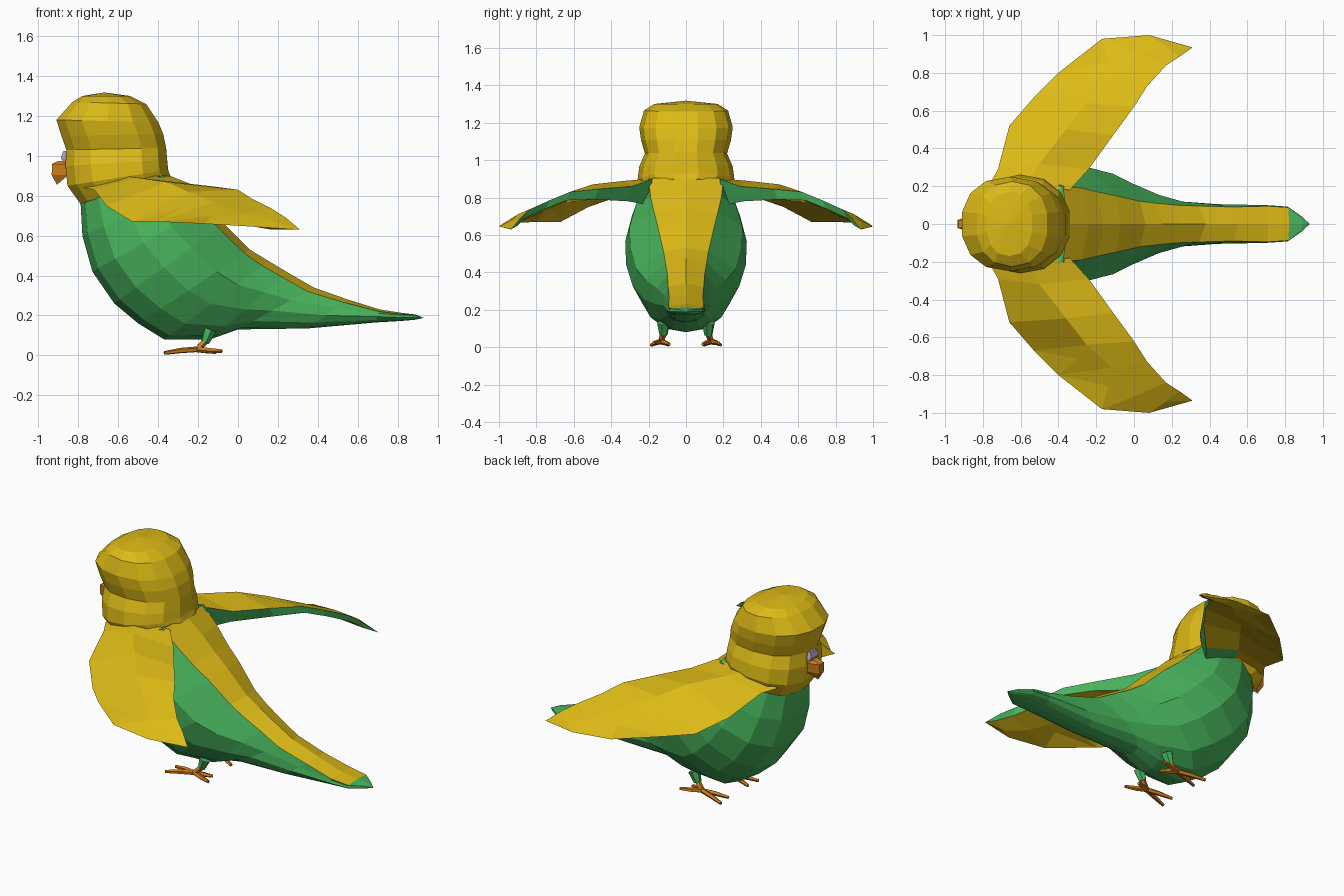
import bpy, bmesh, math
from mathutils import Vector


def material(name, rgb):
    m = bpy.data.materials.new(name)
    m.diffuse_color = (*rgb, 1)
    return m


YELLOW = material("yellow_feather", (0.72, 0.49, 0.008))
GREEN = material("green_feather", (0.065, 0.46, 0.11))
ORANGE = material("orange_horn", (0.62, 0.21, 0.012))
LILAC = material("lilac_cere", (0.45, 0.33, 0.50))


def loft(name, rings, mats, rule=lambda seg, side: 0, start=None, end=None):
    """Skin closed rings of points; rule(segment, side) picks the material."""
    bm = bmesh.new()
    vs = [[bm.verts.new(p) for p in r] for r in rings]
    n = len(rings[0])
    for i in range(len(vs) - 1):
        for j in range(n):
            k = (j + 1) % n
            f = bm.faces.new((vs[i][j], vs[i][k], vs[i + 1][k], vs[i + 1][j]))
            f.material_index = rule(i, j)
    for ring, seg, tip in ((vs[0], 0, start), (vs[-1], len(vs) - 1, end)):
        if tip is None:
            bm.faces.new(ring).material_index = rule(seg, n // 2)
        else:
            t = bm.verts.new(tip)
            for j in range(n):
                f = bm.faces.new((ring[j], ring[(j + 1) % n], t))
                f.material_index = rule(seg, j)
    bmesh.ops.recalc_face_normals(bm, faces=bm.faces)
    me = bpy.data.meshes.new(name)
    bm.to_mesh(me)
    bm.free()
    for m in mats:
        me.materials.append(m)
    ob = bpy.data.objects.new(name, me)
    bpy.context.collection.objects.link(ob)
    return ob


def tube(name, path, radii, mat, sides=5):
    """Tapered round limb along a path."""
    pts = [Vector(p) for p in path]
    rings = []
    for i, p in enumerate(pts):
        d = (pts[min(i + 1, len(pts) - 1)] - pts[max(i - 1, 0)]).normalized()
        a = d.orthogonal().normalized()
        b = d.cross(a)
        rings.append([p + radii[i] * (a * math.cos(t) + b * math.sin(t))
                      for t in (math.tau * k / sides for k in range(sides))])
    return loft(name, rings, [mat])


# body and tail: belly x z, back x z, half width, back stripe half width, stripe drop
sections = [
    (-0.79, 0.78, -0.35, 0.91, 0.24, 0.20, 0.06),
    (-0.78, 0.60, -0.24, 0.82, 0.29, 0.19, 0.07),
    (-0.73, 0.42, -0.16, 0.74, 0.325, 0.17, 0.06),
    (-0.62, 0.26, -0.07, 0.66, 0.32, 0.15, 0.05),
    (-0.50, 0.16, 0.06, 0.53, 0.285, 0.12, 0.05),
    (-0.37, 0.08, 0.15, 0.475, 0.23, 0.11, 0.06),
    (-0.14, 0.08, 0.25, 0.415, 0.165, 0.10, 0.07),
    (0.00, 0.13, 0.38, 0.34, 0.125, 0.095, 0.09),
    (0.35, 0.135, 0.55, 0.28, 0.105, 0.09, 0.10),
    (0.69, 0.165, 0.71, 0.23, 0.10, 0.095, 0.15),
    (0.81, 0.172, 0.82, 0.213, 0.092, 0.088, 0.15),
    (0.885, 0.178, 0.89, 0.205, 0.04, 0.035, 0.15),
]
rings = []
for bx, bz, tx, tz, w, s, e in sections:
    half = [(e, s), (0.3, 0.93 * w), (0.55, w), (0.8, 0.82 * w), (0.95, 0.48 * w)]
    outline = [(0, 0)] + half + [(1, 0)] + [(u, -y) for u, y in reversed(half)]
    rings.append([(tx + (bx - tx) * u, y, tz + (bz - tz) * u) for u, y in outline])
loft("body_and_tail", rings, [GREEN, YELLOW],
     lambda seg, side: int(side in (0, 11) and seg < 10), end=(0.93, 0, 0.188))

# head: front x z, back x z, half width
head = [
    (-0.79, 0.76, -0.34, 0.90, 0.235),
    (-0.855, 0.85, -0.35, 0.93, 0.26),
    (-0.865, 0.95, -0.355, 0.98, 0.25),
    (-0.86, 1.03, -0.36, 1.04, 0.22),
    (-0.885, 1.10, -0.375, 1.11, 0.24),
    (-0.91, 1.18, -0.40, 1.17, 0.25),
    (-0.83, 1.27, -0.46, 1.26, 0.225),
    (-0.78, 1.30, -0.54, 1.30, 0.17),
]
N = 14
rings = []
for fx, fz, bx, bz, w in head:
    ring = []
    for k in range(N):
        a = math.tau * (k + 0.5) / N
        c, s = math.cos(a), math.sin(a)
        c = math.copysign(abs(c) ** 0.85, c) / math.cos(math.pi / N) ** 0.85
        s = math.copysign(abs(s) ** 0.9, s)
        ring.append(((fx + bx) / 2 + c * (bx - fx) / 2, s * w,
                     (fz + bz) / 2 + c * (bz - fz) / 2))
    rings.append(ring)
loft("head", rings, [YELLOW], end=(-0.67, 0, 1.318))

# beak: x back, x front, z, half width
beak = [(-0.85, -0.90, 0.975, 0.035), (-0.85, -0.932, 0.96, 0.045),
        (-0.85, -0.934, 0.905, 0.04)]
loft("beak", [[(b, -w, z), (f, -w * 0.5, z), (f, w * 0.5, z), (b, w, z)]
              for b, f, z, w in beak], [ORANGE], end=(-0.908, 0, 0.855))

# cere above the beak
cere = [(-0.875, 0.97, 0.055), (-0.888, 0.99, 0.055), (-0.875, 1.025, 0.04)]
loft("cere", [[(-0.84, -w, z), (f, -w * 0.7, z), (f, w * 0.7, z), (-0.84, w, z)]
              for f, z, w in cere], [LILAC])

# wing stations: leading edge, crown, trailing edge top, trailing edge bottom
wing = [
    ((-0.77, 0.20, 0.84), (-0.57, 0.20, 0.90), (-0.34, 0.18, 0.90), (-0.36, 0.20, 0.76)),
    ((-0.72, 0.29, 0.83), (-0.50, 0.32, 0.89), (-0.24, 0.29, 0.86), (-0.27, 0.31, 0.78)),
    ((-0.66, 0.52, 0.75), (-0.36, 0.50, 0.87), (-0.11, 0.47, 0.845), (-0.10, 0.49, 0.79)),
    ((-0.53, 0.67, 0.67), (-0.25, 0.64, 0.82), (-0.00, 0.62, 0.83), (0.01, 0.64, 0.785)),
    ((-0.40, 0.80, 0.67), (-0.12, 0.76, 0.77), (0.07, 0.73, 0.785), (0.08, 0.75, 0.74)),
    ((-0.17, 0.98, 0.66), (0.03, 0.90, 0.71), (0.17, 0.84, 0.735), (0.17, 0.86, 0.69)),
    ((0.08, 1.00, 0.645), (0.17, 0.94, 0.675), (0.24, 0.885, 0.69), (0.25, 0.90, 0.65)),
]
for side, label in ((1, "left"), (-1, "right")):
    rings = []
    for lead, crown, top, bottom in wing:
        under = (crown[0], crown[1], crown[2] - 0.045)
        rings.append([(x, y * side, z) for x, y, z in (lead, crown, top, bottom, under)])
    # green trailing band, plus green underside at the root
    loft(label + "_wing", rings, [YELLOW, GREEN],
         lambda seg, s: int(s == 2 or (seg == 0 and s == 3)),
         end=(0.31, 0.935 * side, 0.63))

    # leg and foot
    tube(label + "_thigh", [(-0.14, 0.12 * side, 0.13), (-0.165, 0.12 * side, 0.065)],
         [0.035, 0.022], GREEN, 6)
    ankle = (-0.205, 0.135 * side, 0.03)
    tube(label + "_shank", [(-0.16, 0.12 * side, 0.075), ankle], [0.018, 0.016], ORANGE)
    for i, (x, y, z) in enumerate([(-0.37, 0.185, 0.012), (-0.36, 0.095, 0.012),
                                   (-0.08, 0.175, 0.022), (-0.11, 0.09, 0.016)]):
        mid = ((x + ankle[0]) / 2, (y + 0.135) / 2 * side, 0.024)
        tube(f"{label}_toe_{i + 1}", [ankle, mid, (x, y * side, z)],
             [0.015, 0.014, 0.009], ORANGE)
